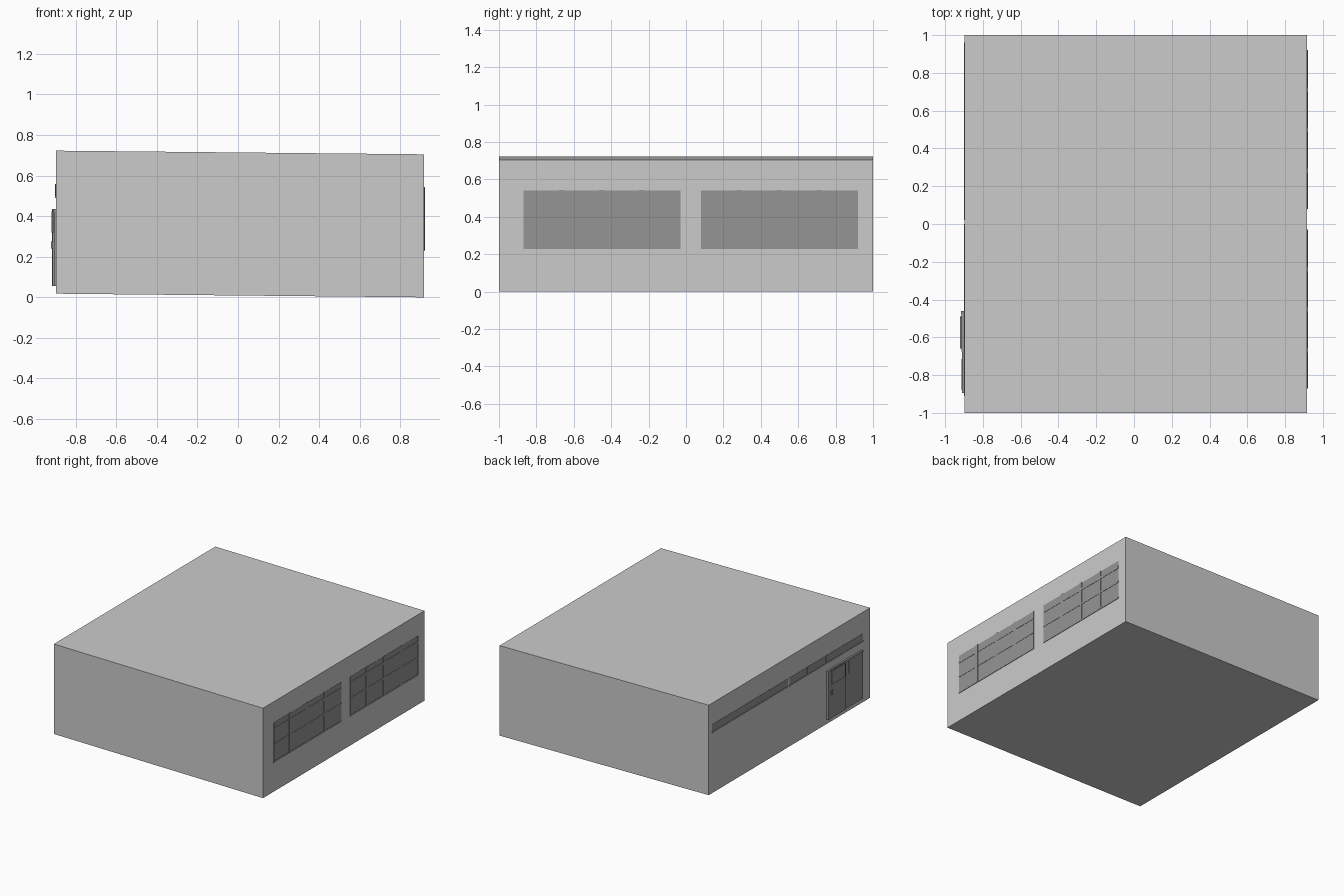
import bpy, bmesh

if "Cube" in bpy.data.objects:
    bpy.data.objects.remove(bpy.data.objects["Cube"])

XL, XR = -0.897, 0.917      # left and right wall planes
dark = bpy.data.materials.new("dark_grey")
dark.diffuse_color = (0.3, 0.3, 0.3, 1)
dark.use_nodes = True
dark.node_tree.nodes["Principled BSDF"].inputs["Base Color"].default_value = dark.diffuse_color


def box(name, x, y, z, mat=None, lift=0.0):
    """Box from ranges; lift raises the left side into a shear."""
    bm = bmesh.new()
    bmesh.ops.create_cube(bm, size=1)
    for v in bm.verts:
        left = v.co.x < 0
        v.co = [(r[0] + r[1]) / 2 + c * (r[1] - r[0]) for r, c in zip((x, y, z), v.co)]
        if left:
            v.co.z += lift
    me = bpy.data.meshes.new(name)
    bm.to_mesh(me)
    bm.free()
    ob = bpy.data.objects.new(name, me)
    bpy.context.collection.objects.link(ob)
    if mat:
        me.materials.append(mat)
    return ob


# Building block with a slight tilt of floor and roof
box("building_shell", (XL, XR), (-1, 1), (0, 0.705), lift=0.018)

# Two large gridded windows on the right wall
for n, y0 in enumerate((-0.87, 0.08)):
    y1 = y0 + 0.84
    box(f"window_glass_{n}", (XR - 0.01, 0.9185), (y0, y1), (0.23, 0.54), dark)
    for i, off in enumerate((0.202, 0.418, 0.63)):
        box(f"window_mullion_{n}_{i}", (XR - 0.01, 0.921),
            (y0 + off - 0.012, y0 + off + 0.012), (0.232, 0.543), dark)
    for i, (za, zb) in enumerate(((0.228, 0.24), (0.36, 0.376), (0.477, 0.499))):
        box(f"window_rail_{n}_{i}", (XR - 0.01, 0.9205), (y0, y1), (za, zb), dark)
    for i, ya in enumerate((y0, y1 - 0.006)):
        box(f"window_side_{n}_{i}", (XR - 0.01, 0.9195), (ya, ya + 0.006), (0.23, 0.54), dark)

# Two high strip windows on the left wall
for n, (y0, y1) in enumerate(((0.02, 0.96), (-0.91, 0.0))):
    box(f"strip_glass_{n}", (XL - 0.002, XL + 0.01), (y0, y1), (0.493, 0.556), dark)
    box(f"strip_sill_{n}", (XL - 0.004, XL + 0.01), (y0, y1), (0.49, 0.5), dark)
    for i in range(1, 4):
        yc = y0 + (y1 - y0) * i / 4
        box(f"strip_mullion_{n}_{i}", (XL - 0.004, XL + 0.01),
            (yc - 0.01, yc + 0.01), (0.49, 0.558), dark)

# Double door: frame, two leaves, panes and a handle
box("door_frame_top", (-0.911, XL + 0.01), (-0.895, -0.46), (0.42, 0.435), dark)
box("door_frame_side", (-0.916, XL + 0.01), (-0.478, -0.46), (0.055, 0.435), dark)
box("door_leaf_main", (-0.914, XL + 0.01), (-0.675, -0.478), (0.055, 0.43), dark)
box("door_leaf_second", (-0.908, XL + 0.01), (-0.895, -0.7), (0.055, 0.43), dark)
box("door_centre_post", (-0.905, XL + 0.01), (-0.7, -0.675), (0.055, 0.43), dark)
box("door_pane_main", (-0.92, XL), (-0.66, -0.495), (0.32, 0.422), dark)
box("door_pane_second", (-0.912, XL), (-0.88, -0.715), (0.32, 0.422), dark)
box("door_handle", (-0.921, XL), (-0.508, -0.49), (0.24, 0.275), dark)
